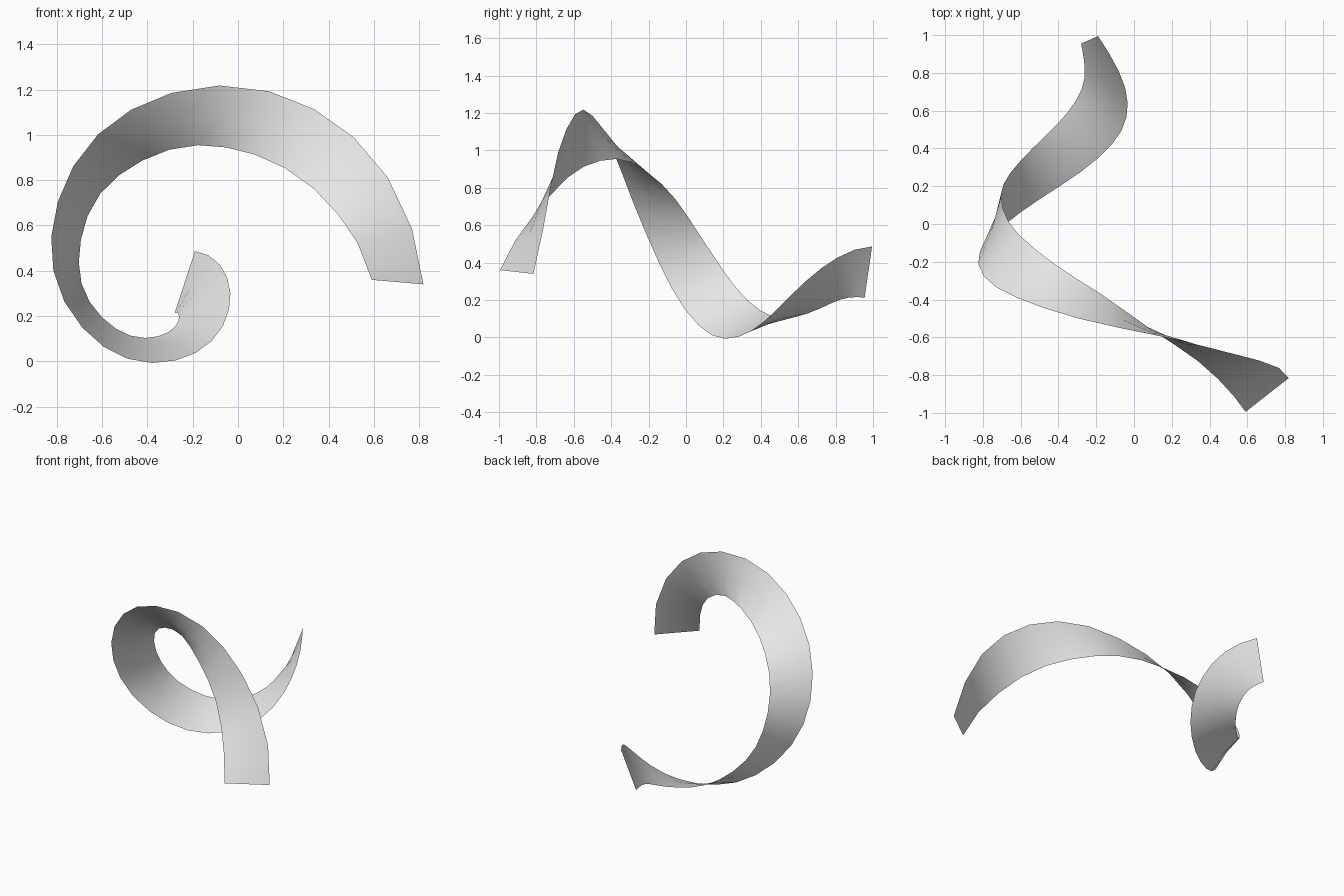
import bpy, bmesh, math
from mathutils import Vector

if "Cube" in bpy.data.objects:
    bpy.data.objects.remove(bpy.data.objects["Cube"], do_unlink=True)

STEPS = 28
ACROSS = 2
WIDTH = 0.29

# Direction across the band, keyed at even intervals along it
ACROSS_KEYS = [Vector(k) for k in (
    (-.23, -.18, .02), (-.13, .005, -.265), (.17, .155, -.175), (.165, .23, .095),
    (-.06, .195, .19), (-.22, .17, .065), (-.24, .14, -.125), (-.09, -.04, -.275))]


def centre(t):
    """One turn of a spiral around y that shrinks to its axis."""
    angle = math.tau * t
    radius = 0.94 * (1 - t) + 0.03 * math.sin(math.pi * t) ** 2
    return Vector((-0.235 + radius * math.cos(angle),
                   -0.905 + 1.88 * t,
                   0.35 + radius * math.sin(angle)))


def across(t):
    """Smoothly blended unit direction across the band."""
    keys = ACROSS_KEYS
    padded = [2 * keys[0] - keys[1]] + keys + [2 * keys[-1] - keys[-2]]
    pos = t * (len(keys) - 1)
    i = min(int(pos), len(keys) - 2)
    u = pos - i
    a, b, c, d = padded[i:i + 4]
    blend = b + 0.5 * u * (c - a + u * (2 * a - 5 * b + 4 * c - d
                                        + u * (3 * (b - c) + d - a)))
    return blend.normalized()


# Grey material
grey = bpy.data.materials.new("light_grey")
grey.use_nodes = True
colour = (0.8, 0.8, 0.8, 1)
grey.diffuse_color = colour
grey.node_tree.nodes["Principled BSDF"].inputs["Base Color"].default_value = colour

# Twisted band swept along the spiral
bm = bmesh.new()
rows = []
for s in range(STEPS + 1):
    t = s / STEPS
    mid, side = centre(t), across(t)
    rows.append([bm.verts.new(mid + side * WIDTH * (j / ACROSS - 0.5))
                 for j in range(ACROSS + 1)])
for near, far in zip(rows, rows[1:]):
    for j in range(ACROSS):
        face = bm.faces.new((near[j], near[j + 1], far[j + 1], far[j]))
        face.smooth = True

mesh = bpy.data.meshes.new("spiral_ribbon")
bm.to_mesh(mesh)
bm.free()
mesh.materials.append(grey)
ribbon = bpy.data.objects.new("spiral_ribbon", mesh)
bpy.context.collection.objects.link(ribbon)
